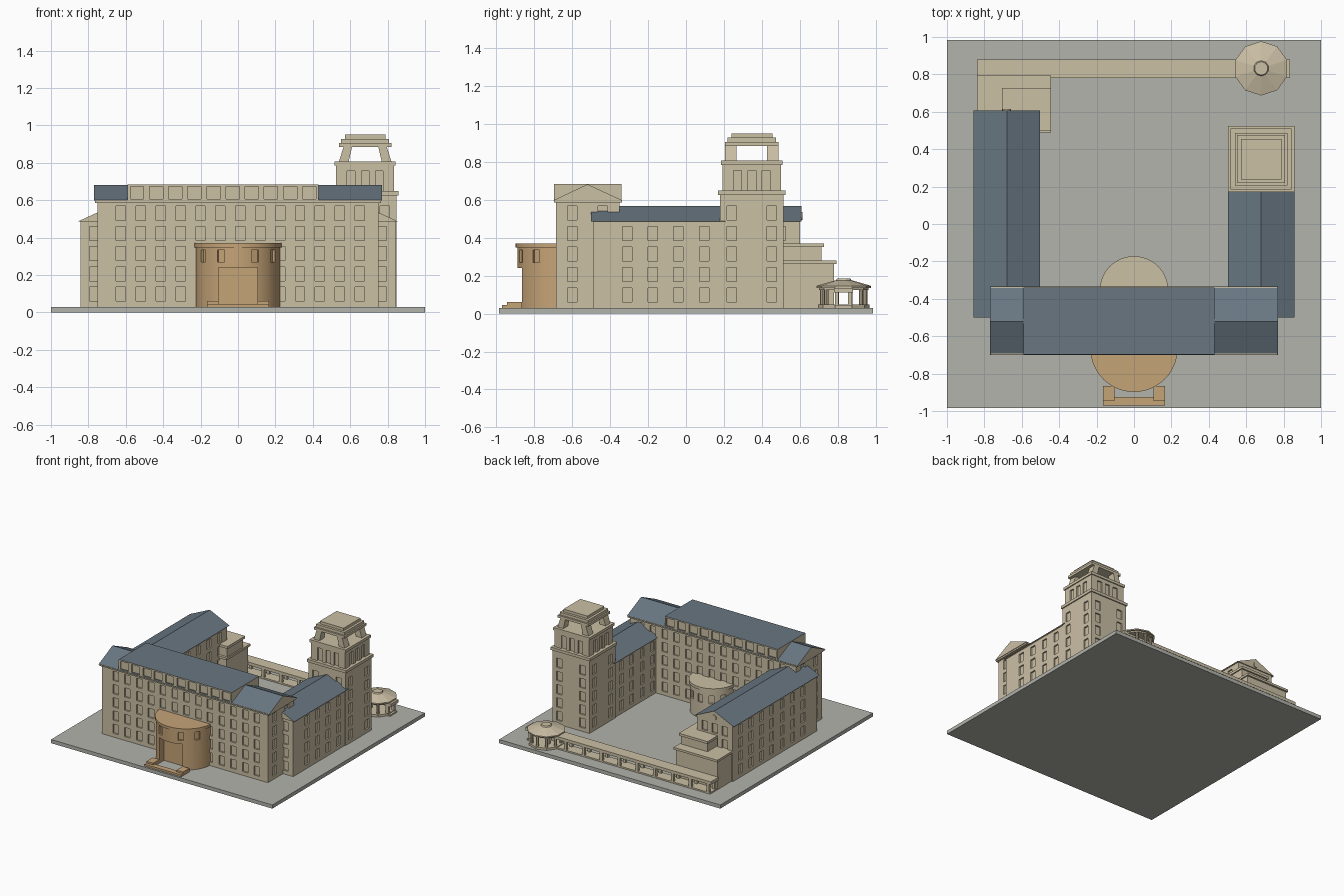
import bpy, bmesh
from math import pi, sin, cos, radians
from mathutils import Matrix, Vector

cube = bpy.data.objects.get("Cube")
if cube:
    bpy.data.objects.remove(cube, do_unlink=True)


def material(name, rgb):
    m = bpy.data.materials.new(name)
    m.use_nodes = True
    m.diffuse_color = (*rgb, 1)
    m.node_tree.nodes["Principled BSDF"].inputs["Base Color"].default_value = (*rgb, 1)
    return m


STONE = material("cream stone", (0.60, 0.525, 0.375))
SLATE = material("blue slate", (0.14, 0.183, 0.22))
PAVING = material("grey paving", (0.445, 0.451, 0.41))
SANDSTONE = material("orange sandstone", (0.56, 0.37, 0.185))


def finish(name, bm, mats):
    """Make an object; with two materials the second goes on upward faces."""
    bmesh.ops.recalc_face_normals(bm, faces=bm.faces)
    if len(mats) > 1:
        for f in bm.faces:
            f.material_index = int(f.normal.z > 0.1)
    me = bpy.data.meshes.new(name)
    bm.to_mesh(me)
    bm.free()
    for m in mats:
        me.materials.append(m)
    ob = bpy.data.objects.new(name, me)
    bpy.context.collection.objects.link(ob)
    return ob


def add_box(bm, x, y, z):
    centre = Vector([(a + b) / 2 for a, b in (x, y, z)])
    size = [b - a for a, b in (x, y, z)]
    bmesh.ops.create_cube(bm, size=1, matrix=Matrix.Translation(centre) @ Matrix.Diagonal((*size, 1)))


def add_drum(bm, x, y, z, r, r_top=None, sides=48, turn=0):
    bmesh.ops.create_cone(bm, cap_ends=True, segments=sides, radius1=r,
                          radius2=r if r_top is None else r_top, depth=z[1] - z[0],
                          matrix=Matrix.Translation((x, y, sum(z) / 2)) @ Matrix.Rotation(turn, 4, 'Z'))


def box(name, x, y, z, *mats):
    bm = bmesh.new()
    add_box(bm, x, y, z)
    return finish(name, bm, mats or (STONE,))


def prism(name, profile, axis, span, *mats):
    """Extrude a profile of (across, height) points along x or y."""
    bm = bmesh.new()
    place = lambda a, h, t: (t, a, h) if axis == 'x' else (a, t, h)
    ends = [[bm.verts.new(place(a, h, t)) for a, h in profile] for t in span]
    n = len(profile)
    for ring in ends:
        bm.faces.new(ring)
    for i in range(n):
        j = (i + 1) % n
        bm.faces.new((ends[0][i], ends[0][j], ends[1][j], ends[1][i]))
    return finish(name, bm, mats or (STONE,))


def windowed_block(name, x, y, z, xs, ys, rows, w, h, *mats):
    """Box whose walls have recessed windows at the given columns and rows."""
    bm = bmesh.new()
    add_box(bm, x, y, z)
    for axis, places, size in ((0, xs, w), (1, ys, w), (2, rows, h)):
        for p in places:
            for side in (-size / 2, size / 2):
                co, no = Vector((0, 0, 0)), Vector((0, 0, 0))
                co[axis], no[axis] = p + side, 1
                bmesh.ops.bisect_plane(bm, geom=bm.verts[:] + bm.edges[:] + bm.faces[:],
                                       plane_co=co, plane_no=no)
    bm.normal_update()
    near = lambda v, places, size: any(abs(v - p) < size / 4 for p in places)
    panes = []
    for f in bm.faces:
        c = f.calc_center_median()
        if abs(f.normal.z) < 0.5 and near(c.z, rows, h):
            if near(c.x, xs, w) if abs(f.normal.y) > 0.5 else near(c.y, ys, w):
                panes.append(f)
    bmesh.ops.inset_individual(bm, faces=panes, thickness=0, depth=-0.012)
    return finish(name, bm, mats or (STONE,))


def spaced(start, step, count):
    return [start + step * i for i in range(count)]


GROUND = 0.03
FLOORS = spaced(0.098, 0.108, 5)

box("ground_slab", (-1, 1), (-0.985, 0.985), (0, GROUND), PAVING)

# Main block with gabled roof and long attic storey
windowed_block("main_block", (-0.75, 0.75), (-0.685, -0.35), (GROUND, 0.59),
               spaced(-0.626, 0.1064, 13), [-0.6, -0.44], FLOORS, 0.05, 0.075)
box("main_cornice", (-0.765, 0.765), (-0.697, -0.338), (0.585, 0.6))
prism("main_roof", [(-0.70, 0.597), (-0.52, 0.682), (-0.335, 0.597)], 'x', (-0.77, 0.77), STONE, SLATE)
windowed_block("attic_storey", (-0.59, 0.43), (-0.697, -0.34), (0.6, 0.684),
               spaced(-0.54, 0.1023, 10), [], [0.64], 0.072, 0.066, STONE, SLATE)

# Side wings
for side, x0, y_end, cols in (("right_wing", -0.68, 0.6, spaced(-0.31, 0.135, 7)),
                              ("left_wing", 0.68, 0.2, spaced(-0.31, 0.135, 4))):
    windowed_block(side, (x0 - 0.162, x0 + 0.162), (-0.49, y_end), (GROUND, 0.49),
                   [x0 - 0.09, x0, x0 + 0.09], cols, FLOORS[:4], 0.05, 0.075)
    prism(side + "_roof", [(x0 - 0.178, 0.485), (x0, 0.567), (x0 + 0.178, 0.485)], 'y',
          (-0.5, y_end + 0.008), STONE, SLATE)

# Round gable window on the back of the long wing
bm = bmesh.new()
bmesh.ops.create_cone(bm, cap_ends=True, segments=16, radius1=0.022, radius2=0.022, depth=0.008,
                      matrix=Matrix.Translation((-0.68, 0.611, 0.515)) @ Matrix.Rotation(pi / 2, 4, 'X'))
finish("gable_window", bm, (STONE,))

# Stepped annexes behind the long wing
box("low_annex", (-0.83, -0.455), (0.5, 0.78), (GROUND, 0.265))
box("low_annex_cornice", (-0.84, -0.445), (0.49, 0.795), (0.262, 0.28))
box("high_annex", (-0.695, -0.455), (0.51, 0.715), (0.28, 0.355))
box("high_annex_cornice", (-0.705, -0.445), (0.5, 0.728), (0.35, 0.37))

# Tower
TX, TY = 0.68, 0.347


def square(half, cx=TX, cy=TY):
    return (cx - half, cx + half), (cy - half, cy + half)


def around(c, step, n):
    return spaced(c - step * (n - 1) / 2, step, n)


windowed_block("tower_shaft", *square(0.168), (GROUND, 0.63), around(TX, 0.21, 2),
               around(TY, 0.21, 2), FLOORS, 0.05, 0.075)
windowed_block("tower_upper_stage", *square(0.155), (0.63, 0.79), around(TX, 0.075, 3),
               around(TY, 0.075, 3), [0.7], 0.042, 0.11)
for part, half, z in (("tower_ledge", 0.177, (0.625, 0.648)), ("tower_cornice", 0.163, (0.785, 0.807)),
                      ("belfry_slab", 0.14, (0.885, 0.905)), ("belfry_attic", 0.128, (0.905, 0.928)),
                      ("belfry_cap", 0.108, (0.928, 0.95))):
    box(part, *square(half), z)
for sx in (-1, 1):
    for sy in (-1, 1):
        prism("belfry_pier", [(TX + sx * a, h) for a, h in
                              ((0.14, 0.807), (0.088, 0.807), (0.07, 0.886), (0.115, 0.886))],
              'y', (TY + sy * 0.08, TY + sy * 0.14))


# Round projections on the front and the courtyard side
def rotunda(name, y0, r, top, facing, angles, sill, mat, door=False):
    bm = bmesh.new()
    add_drum(bm, 0, y0, (GROUND, top - 0.012), r, sides=64)
    drum = finish(name, bm, (mat,))
    bm = bmesh.new()
    for a in angles:
        turn = radians(a) + facing
        spot = Matrix.Translation((r * sin(turn), y0 - r * cos(turn), sill)) @ Matrix.Rotation(turn, 4, 'Z')
        bmesh.ops.create_cube(bm, size=1, matrix=spot @ Matrix.Diagonal((0.04, 0.03, 0.065, 1)))
    if door:
        add_box(bm, (-0.105, 0.105), (y0 - 0.3, y0 - 0.14), (0.02, 0.24))
    cutter = finish(name + "_cutter", bm, (mat,))
    cutter.hide_render = True
    mod = drum.modifiers.new("openings", 'BOOLEAN')
    mod.operation, mod.solver, mod.object = 'DIFFERENCE', 'EXACT', cutter
    bm = bmesh.new()
    add_drum(bm, 0, y0, (top - 0.022, top), r + 0.008, sides=64)
    cornice = finish(name + "_cornice", bm, (mat,))
    bpy.ops.object.select_all(action='DESELECT')
    bpy.context.view_layer.objects.active = drum
    drum.select_set(True)
    bpy.ops.object.modifier_apply(modifier=mod.name)
    bpy.data.objects.remove(cutter, do_unlink=True)
    cornice.select_set(True)
    bpy.ops.object.shade_smooth_by_angle(angle=radians(30))


rotunda("entrance_rotunda", -0.665, 0.225, 0.37, 0, (-56, -24, 24, 56), 0.302, SANDSTONE, True)
rotunda("courtyard_rotunda", -0.355, 0.175, 0.285, pi, (-60, -30, 0, 30, 60), 0.19, STONE)

# Entrance steps with side blocks
box("entrance_step", (-0.165, 0.165), (-0.97, -0.925), (GROUND, 0.046), SANDSTONE)
for s in (-1, 1):
    box("step_block", sorted((s * 0.105, s * 0.165)), (-0.945, -0.865), (GROUND, 0.06), SANDSTONE)

# Colonnade along the back
box("colonnade_plinth", (-0.83, 0.825), (0.785, 0.875), (GROUND, 0.042))
box("colonnade_roof", (-0.84, 0.835), (0.78, 0.88), (0.11, 0.135))
bm = bmesh.new()
for x in spaced(-0.81, 0.161, 11):
    for y in (0.795, 0.865):
        add_box(bm, (x - 0.012, x + 0.012), (y - 0.01, y + 0.01), (0.04, 0.112))
finish("colonnade_pillars", bm, (STONE,))

# Ten-sided pavilion
PX, PY, N = 0.68, 0.832, 10
bm = bmesh.new()
add_drum(bm, PX, PY, (GROUND, 0.048), 0.135, sides=N, turn=0)
add_drum(bm, PX, PY, (0.125, 0.138), 0.13, sides=N)
add_drum(bm, PX, PY, (0.136, 0.146), 0.145, sides=N)
add_drum(bm, PX, PY, (0.146, 0.175), 0.145, 0.045, sides=N)
add_drum(bm, PX, PY, (0.174, 0.184), 0.042, 0.036, sides=N)
for i in range(N):
    a = 2 * pi * i / N + pi / 2
    add_drum(bm, PX + 0.113 * cos(a), PY + 0.113 * sin(a), (0.045, 0.128), 0.011, sides=8)
finish("pavilion", bm, (STONE,))
